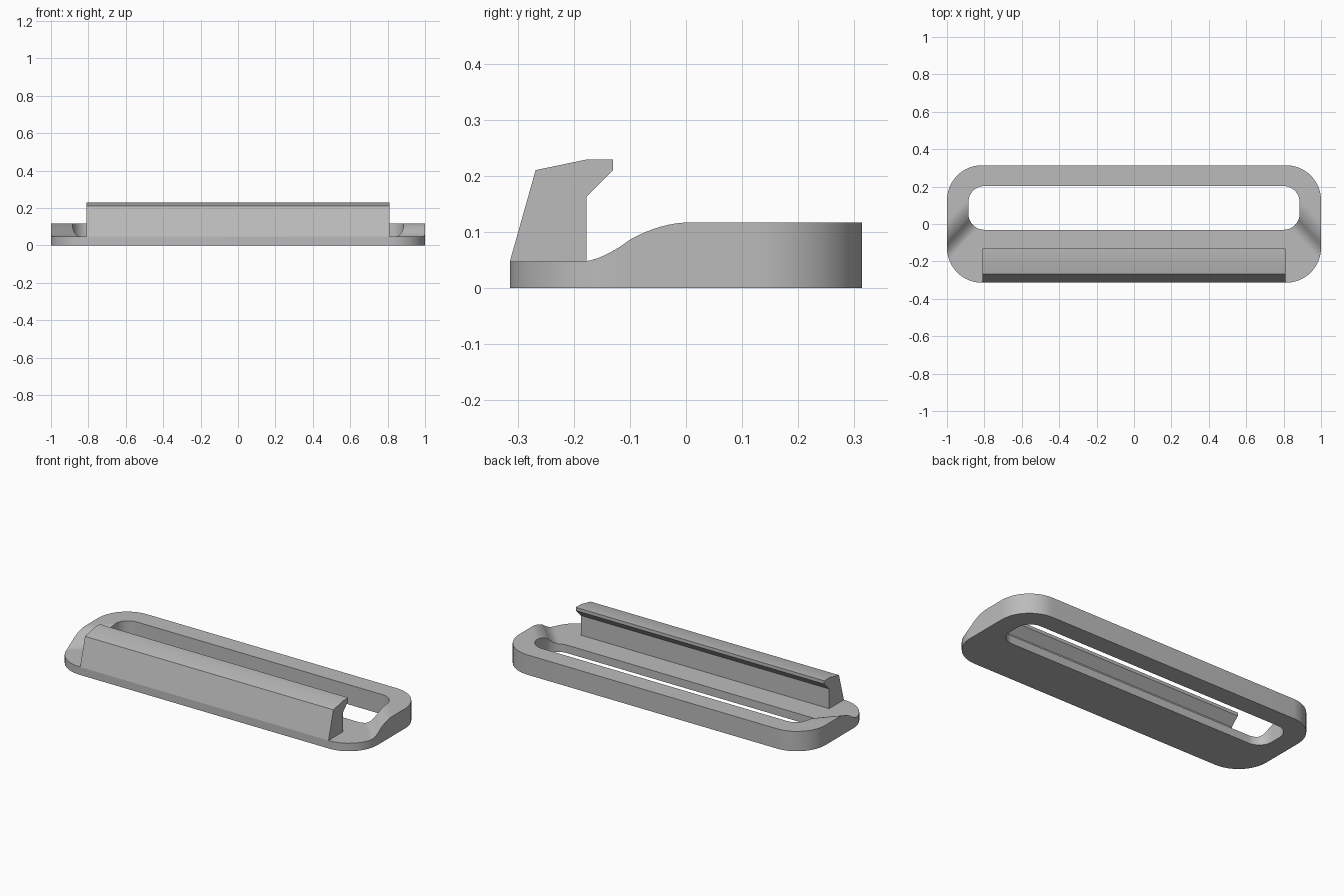
import bpy, bmesh, math
from mathutils import Vector

if "Cube" in bpy.data.objects:
    bpy.data.objects.remove(bpy.data.objects["Cube"], do_unlink=True)

grey = bpy.data.materials.new("plain grey")
grey.use_nodes = True
grey.diffuse_color = (0.5, 0.5, 0.5, 1)
grey.node_tree.nodes["Principled BSDF"].inputs["Base Color"].default_value = (0.5, 0.5, 0.5, 1)

LOW, MID, HIGH = 0.047, 0.086, 0.117    # rim heights along the ramp
START, BEND, END = -0.2, -0.1, 0.01     # ramp stations at the outer edge
SKEW = 1.1                              # ramp runs diagonally across the rim
LIMIT = 0.15                            # ramp lies in front of this line


def add_object(name, bm, mirror=False):
    bmesh.ops.recalc_face_normals(bm, faces=bm.faces)
    mesh = bpy.data.meshes.new(name)
    bm.to_mesh(mesh)
    bm.free()
    mesh.materials.append(grey)
    obj = bpy.data.objects.new(name, mesh)
    bpy.context.collection.objects.link(obj)
    bpy.ops.object.select_all(action='DESELECT')
    bpy.context.view_layer.objects.active = obj
    obj.select_set(True)
    if mirror:
        mod = obj.modifiers.new("Mirror", 'MIRROR')
        mod.use_clip = True
        bpy.ops.object.modifier_apply(modifier="Mirror")
    bpy.ops.object.shade_smooth_by_angle(angle=math.radians(20))
    return obj


def extrude_profile(bm, points, offset):
    face = bm.faces.new([bm.verts.new(p) for p in points])
    new = bmesh.ops.extrude_face_region(bm, geom=[face], use_keep_orig=True)["geom"]
    moved = [g for g in new if isinstance(g, bmesh.types.BMVert)]
    bmesh.ops.translate(bm, verts=moved, vec=offset)


def half_outline(x, y0, y1, r, steps=16):
    """Right half of a rounded rectangle, from front to back."""
    pts = [(0, y0, 0)]
    for cy, start in ((y0 + r, -90), (y1 - r, 0)):
        for i in range(steps + 1):
            a = math.radians(start + 90 * i / steps)
            pts.append((x - r + r * math.cos(a), cy + r * math.sin(a), 0))
    return pts + [(0, y1, 0)]


def ramp_height(t):
    if t <= START:
        return LOW
    if t < BEND:
        return LOW + (MID - LOW) * ((t - START) / (BEND - START)) ** 2
    if t < END:
        return HIGH - (HIGH - MID) * ((END - t) / (END - BEND)) ** 2
    return HIGH


# Slotted frame: half ring, sliced diagonally and lowered towards the front
bm = bmesh.new()
outer = half_outline(1, -0.314, 0.314, 0.187)
inner = half_outline(0.885, -0.031, 0.203, 0.085)
extrude_profile(bm, outer + inner[::-1], (0, 0, HIGH))
caps = [f for f in bm.faces if all(abs(v.co.x) < 1e-5 for v in f.verts)]
bmesh.ops.delete(bm, geom=caps, context='FACES_ONLY')


def slice_faces(faces, point, normal):
    geom = set(faces)
    for f in faces:
        geom.update(f.edges)
        geom.update(f.verts)
    bmesh.ops.bisect_plane(bm, geom=list(geom), plane_co=point, plane_no=normal, dist=1e-5)


slice_faces(bm.faces[:], (0, LIMIT, 0), (0, 1, 0))
steps = 8
stations = [START + (BEND - START) * i / steps for i in range(steps)]
stations += [BEND + (END - BEND) * i / steps for i in range(steps + 1)]
for s in stations:
    front = [f for f in bm.faces if f.calc_center_median().y < LIMIT
             and min(v.co.y for v in f.verts) < LIMIT - 1e-4]
    slice_faces(front, (1, s, 0), Vector((SKEW, 1, 0)).normalized())
for v in bm.verts:
    if v.co.z > HIGH / 2 and v.co.y < LIMIT - 1e-4:
        v.co.z = ramp_height(v.co.y - SKEW * (1 - v.co.x))
add_object("slotted_frame", bm, mirror=True)

# Hooked lip along the front bar
bm = bmesh.new()
lip = [(-0.314, LOW), (-0.268, 0.21), (-0.177, 0.229), (-0.13, 0.229),
       (-0.13, 0.21), (-0.177, 0.163), (-0.177, LOW)]
extrude_profile(bm, [(-0.81, y, z) for y, z in lip], (1.62, 0, 0))
add_object("hooked_lip", bm)
